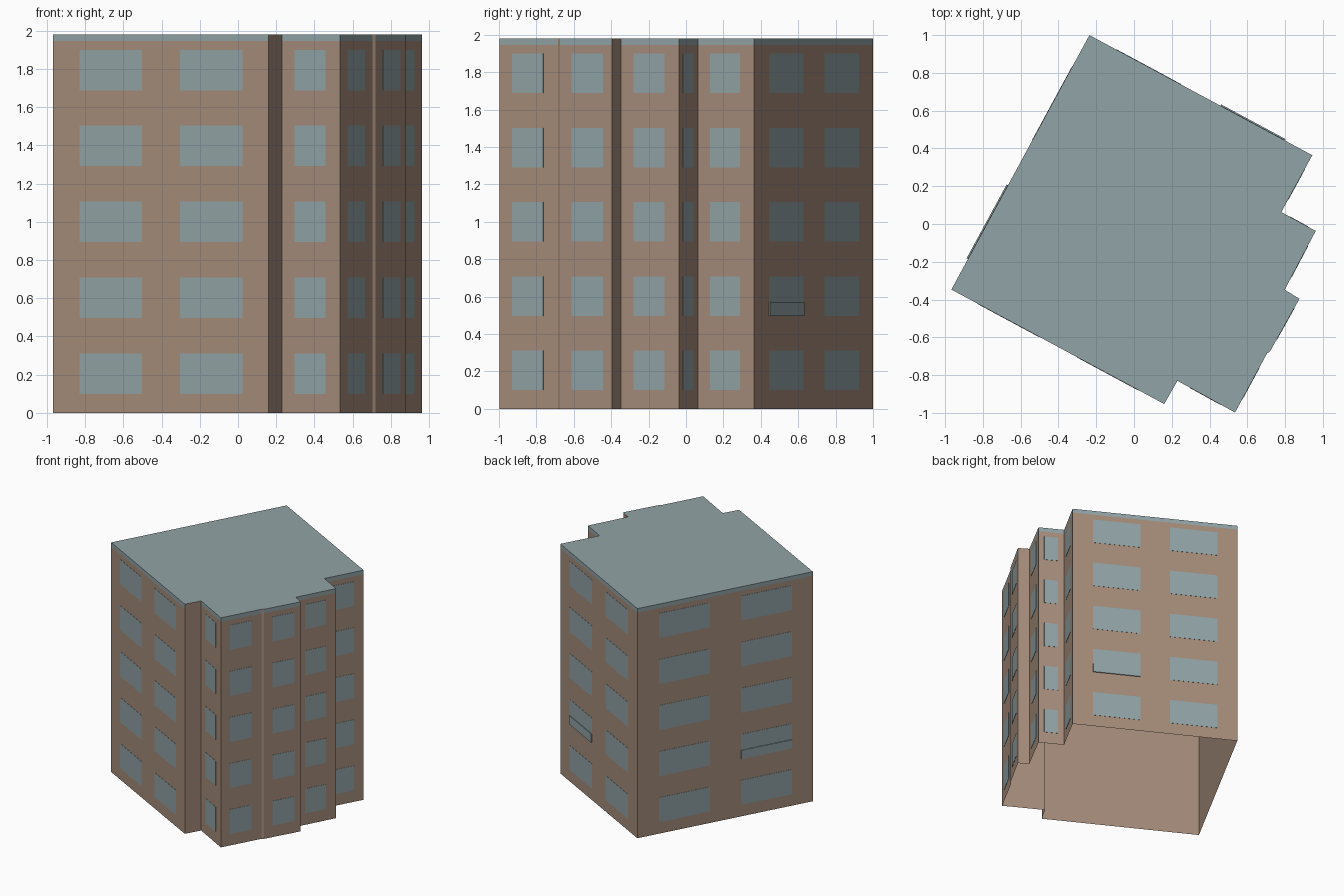
import bpy, bmesh
from mathutils import Vector

cube = bpy.data.objects.get("Cube")
if cube:
    bpy.data.objects.remove(cube, do_unlink=True)


def material(name, color):
    m = bpy.data.materials.new(name)
    m.use_nodes = True
    m.diffuse_color = color
    m.node_tree.nodes["Principled BSDF"].inputs["Base Color"].default_value = color
    return m


BROWN = material("wall brown", (0.376, 0.262, 0.195, 1))
TEAL = material("grey teal", (0.283, 0.366, 0.381, 1))

TOP, BAND = 1.98, 1.945
ROWS, FIRST, STEP, HEIGHT = 5, 0.10, 0.397, 0.212
WIDE = [(0.124, 0.412), (0.59, 0.88)]
SINGLE = [(0.22, 0.75)]

# Footprint corners, each with the window spans on the wall that starts there
PLAN = [
    ((-0.967, -0.347), WIDE), ((0.16, -0.953), []),
    ((0.23, -0.83), SINGLE), ((0.535, -0.998), SINGLE),
    ((0.705, -0.684), []), ((0.72, -0.675), [(0.23, 0.83)]),
    ((0.876, -0.396), []), ((0.798, -0.348), SINGLE),
    ((0.962, -0.037), SINGLE), ((0.78, 0.063), SINGLE),
    ((0.944, 0.364), WIDE), ((-0.236, 1.0), WIDE),
]


def finish(name, bm, mats):
    mesh = bpy.data.meshes.new(name)
    bm.to_mesh(mesh)
    bm.free()
    for m in mats:
        mesh.materials.append(m)
    obj = bpy.data.objects.new(name, mesh)
    bpy.context.collection.objects.link(obj)
    return obj


def wall_ends(i):
    return Vector((*PLAN[i][0], 0)), Vector((*PLAN[(i + 1) % len(PLAN)][0], 0))


def add_plate(bm, i, span, z0, z1, thick):
    """Thin box lying on the outside of wall i."""
    a, b = wall_ends(i)
    d = (b - a).normalized()
    out = Vector((d.y, -d.x, 0)) * thick
    p, q = a.lerp(b, span[0]), a.lerp(b, span[1])
    low, high = Vector((0, 0, z0)), Vector((0, 0, z1))
    back = [bm.verts.new(v) for v in (p + low, q + low, q + high, p + high)]
    front = [bm.verts.new(v.co + out) for v in back]
    bm.faces.new(front)
    for k in range(4):
        n = (k + 1) % 4
        bm.faces.new((back[k], back[n], front[n], front[k]))


# Wall shell, open below, with a roof-coloured band on the windowed walls
bm = bmesh.new()
rings = [[bm.verts.new((*p, z)) for p, _ in PLAN] for z in (0, BAND, TOP)]
for lower, upper in zip(rings, rings[1:]):
    for i, (_, spans) in enumerate(PLAN):
        n = (i + 1) % len(PLAN)
        face = bm.faces.new((lower[i], lower[n], upper[n], upper[i]))
        face.material_index = int(upper is rings[2] and bool(spans))
finish("walls", bm, [BROWN, TEAL])

# Flat roof
bm = bmesh.new()
bm.faces.new([bm.verts.new((*p, TOP)) for p, _ in PLAN])
finish("roof", bm, [TEAL])

# Window panes
bm = bmesh.new()
for i, (_, spans) in enumerate(PLAN):
    for span in spans:
        for row in range(ROWS):
            z = FIRST + row * STEP
            add_plate(bm, i, span, z, z + HEIGHT, 0.002)
finish("windows", bm, [TEAL])

# Shallow raised panels on one window of each of the two rear walls
bm = bmesh.new()
sill = FIRST + STEP
add_plate(bm, 10, WIDE[0], sill, sill + 0.075, 0.008)
add_plate(bm, 11, WIDE[1], sill, sill + 0.075, 0.008)
finish("window_panels", bm, [TEAL])
